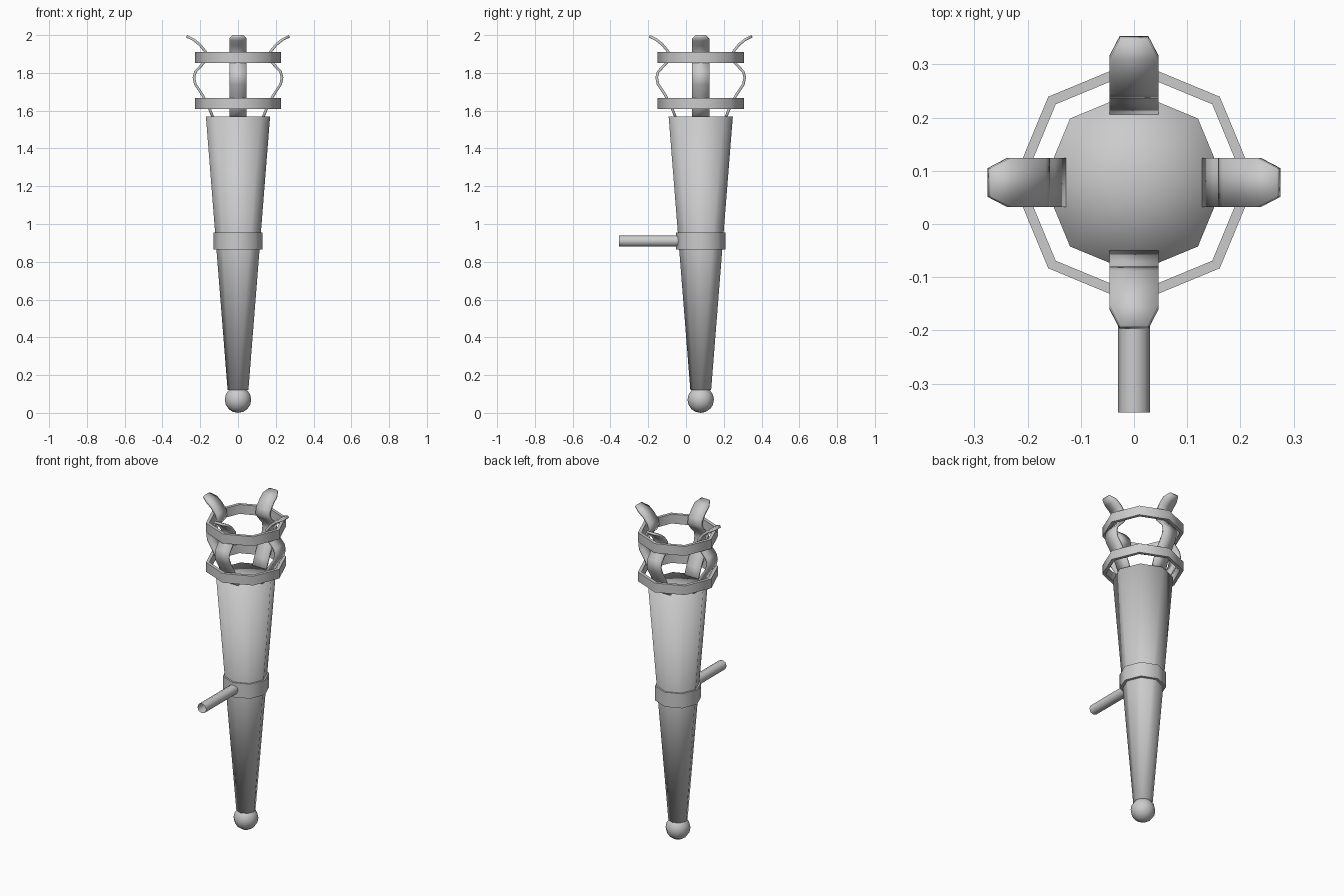
import bpy, bmesh, math
from mathutils import Matrix

if "Cube" in bpy.data.objects:
    bpy.data.objects.remove(bpy.data.objects["Cube"])

CY = 0.078  # torch axis offset in y
SIDES = 8


def add_mesh(name, bm, smooth_angle=None):
    bmesh.ops.recalc_face_normals(bm, faces=bm.faces)
    me = bpy.data.meshes.new(name)
    bm.to_mesh(me)
    bm.free()
    ob = bpy.data.objects.new(name, me)
    bpy.context.collection.objects.link(ob)
    ob.location.y = CY
    for p in me.polygons:
        p.use_smooth = True
    if smooth_angle:
        bpy.ops.object.select_all(action='DESELECT')
        ob.select_set(True)
        bpy.context.view_layer.objects.active = ob
        bpy.ops.object.shade_smooth_by_angle(angle=math.radians(smooth_angle))
    return ob


def lathe(name, profile, closed=False, smooth_angle=None, sides=SIDES):
    """Revolve (radius, z) points around the torch axis."""
    bm = bmesh.new()
    vs = [bm.verts.new((r, 0, z)) for r, z in profile]
    pairs = list(zip(vs, vs[1:])) + ([(vs[-1], vs[0])] if closed else [])
    es = [bm.edges.new(p) for p in pairs]
    bmesh.ops.spin(bm, geom=vs + es, axis=(0, 0, 1), cent=(0, 0, 0),
                   angle=2 * math.pi, steps=sides, use_duplicate=False)
    bmesh.ops.remove_doubles(bm, verts=bm.verts, dist=1e-4)
    return add_mesh(name, bm, smooth_angle)


def band(name, inner, outer, z0, z1):
    return lathe(name, [(inner, z0), (outer, z0), (outer, z1), (inner, z1)],
                 closed=True, smooth_angle=50)


# Tapered shaft, capped at both ends
lathe("shaft", [(0, 0.12), (0.055, 0.12), (0.17, 1.57), (0, 1.57)])

# Ball at the foot
bm = bmesh.new()
bmesh.ops.create_uvsphere(bm, u_segments=12, v_segments=8, radius=0.07,
                          matrix=Matrix.Translation((0, 0, 0.07)))
add_mesh("foot_ball", bm)

# Collar and the two cage hoops
band("wall_collar", 0.105, 0.131, 0.865, 0.955)
band("lower_hoop", 0.208, 0.228, 1.61, 1.667)
band("upper_hoop", 0.208, 0.228, 1.853, 1.911)

# Open mounting rod
bm = bmesh.new()
y0, y1 = -0.354 - CY, -0.09
bmesh.ops.create_cone(bm, cap_ends=False, segments=SIDES, radius1=0.03,
                      radius2=0.03, depth=y1 - y0,
                      matrix=Matrix.Translation((0, (y0 + y1) / 2, 0.91))
                      @ Matrix.Rotation(math.pi / 2, 4, 'X'))
add_mesh("mounting_rod", bm)

# Four bent cage straps: (radius, z, half width)
W = 0.046
strap = [(0.127, 1.55, W), (0.155, 1.62, W), (0.186, 1.68, W),
         (0.226, 1.74, W), (0.233, 1.775, W), (0.226, 1.805, W),
         (0.18, 1.855, W), (0.165, 1.882, W), (0.172, 1.912, W),
         (0.203, 1.95, W), (0.235, 1.976, W), (0.272, 1.994, 0.027)]
for i, side in enumerate(("right", "back", "left", "front")):
    bm = bmesh.new()
    rows = [[bm.verts.new((r, s * w, z)) for s in (-1, 1)] for r, z, w in strap]
    for a, b in zip(rows, rows[1:]):
        bm.faces.new((a[0], a[1], b[1], b[0]))
    ob = add_mesh(side + "_strap", bm, 40)
    ob.rotation_euler.z = i * math.pi / 2
    mod = ob.modifiers.new("thickness", 'SOLIDIFY')
    mod.thickness = 0.014
    mod.offset = 0
